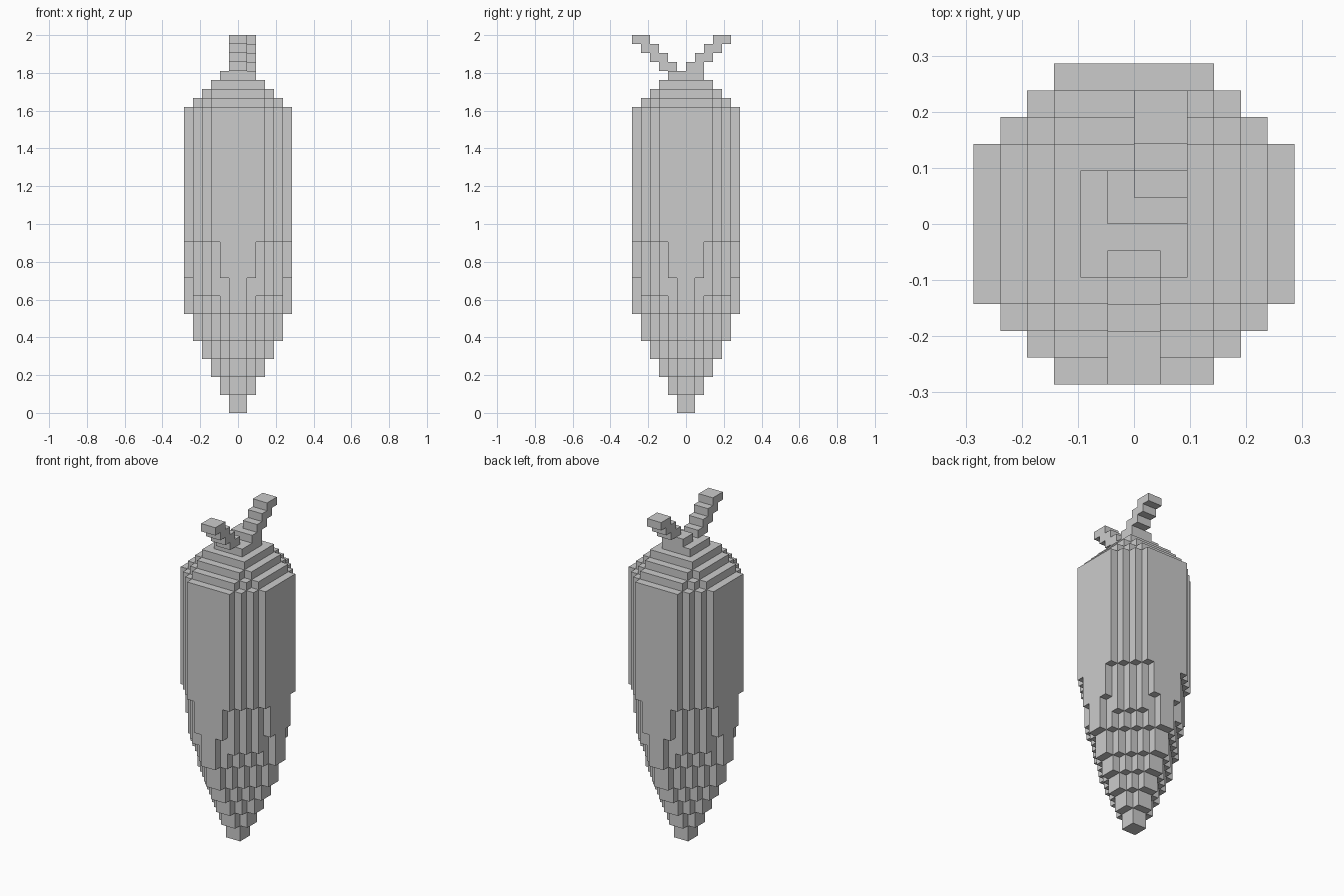
import bpy, bmesh
from mathutils import Vector

if "Cube" in bpy.data.objects:
    bpy.data.objects.remove(bpy.data.objects["Cube"])

U = 2 / 42  # edge of one cube

# Body layers: (bottom, top, widest half-width, diagonal limit), in cubes
LAYERS = [
    (0, 2, 1, 1), (2, 4, 2, 2), (4, 6, 3, 3), (6, 8, 4, 4), (8, 11, 5, 5),  # tapered tip
    (11, 13, 6, 6), (13, 15, 6, 7), (15, 19, 6, 7), (19, 34, 6, 8),         # trunk
    (34, 35, 5, 7), (35, 36, 4, 6), (36, 37, 3, 5), (37, 38, 2, 4),         # shoulders
]


def box_cells(x0, x1, y0, y1, z0, z1):
    return {(x, y, z) for x in range(x0, x1) for y in range(y0, y1) for z in range(z0, z1)}


def layer_cells(z0, z1, half, diag):
    cells = set()
    for x, y, z in box_cells(-half, half, -half, half, z0, z1):
        if abs(x + 0.5) + abs(y + 0.5) <= diag:
            cells.add((x, y, z))
    return cells


def build(name, cells):
    """Skin a set of cubes with only its outer faces, merging flat areas."""
    bm = bmesh.new()
    for cell in cells:
        for axis in range(3):
            for side in (0, 1):
                near = list(cell)
                near[axis] += 1 if side else -1
                if tuple(near) in cells:
                    continue
                a, b = (axis + 1) % 3, (axis + 2) % 3
                corners = []
                for da, db in ((0, 0), (1, 0), (1, 1), (0, 1)):
                    p = Vector(cell)
                    p[axis] += side
                    p[a] += da
                    p[b] += db
                    corners.append(bm.verts.new(p * U))
                bm.faces.new(corners if side else corners[::-1])
    bmesh.ops.remove_doubles(bm, verts=bm.verts, dist=U / 10)
    bmesh.ops.dissolve_limit(bm, angle_limit=0.01, verts=bm.verts, edges=bm.edges)
    mesh = bpy.data.meshes.new(name)
    bm.to_mesh(mesh)
    bm.free()
    obj = bpy.data.objects.new(name, mesh)
    bpy.context.collection.objects.link(obj)
    return obj


# Root body
body = set()
for layer in LAYERS:
    body |= layer_cells(*layer)
# the 13-15 band loses the outermost corner columns of the band above
body -= {c for c in body if 13 <= c[2] < 15
         and max(abs(c[0] + .5), abs(c[1] + .5)) > 5 and min(abs(c[0] + .5), abs(c[1] + .5)) > 1}
build("root_body", body)

# Two stepped stalks leaning apart
back = box_cells(-1, 2, 0, 2, 38, 39)
front = set()
for i in range(4):
    back |= box_cells(0, 2, i, i + 2, 38 + i, 39 + i)
    front |= box_cells(-1, 1, -3 - i, -1 - i, 38 + i, 39 + i)
build("back_stalk", back)
build("front_stalk", front)
